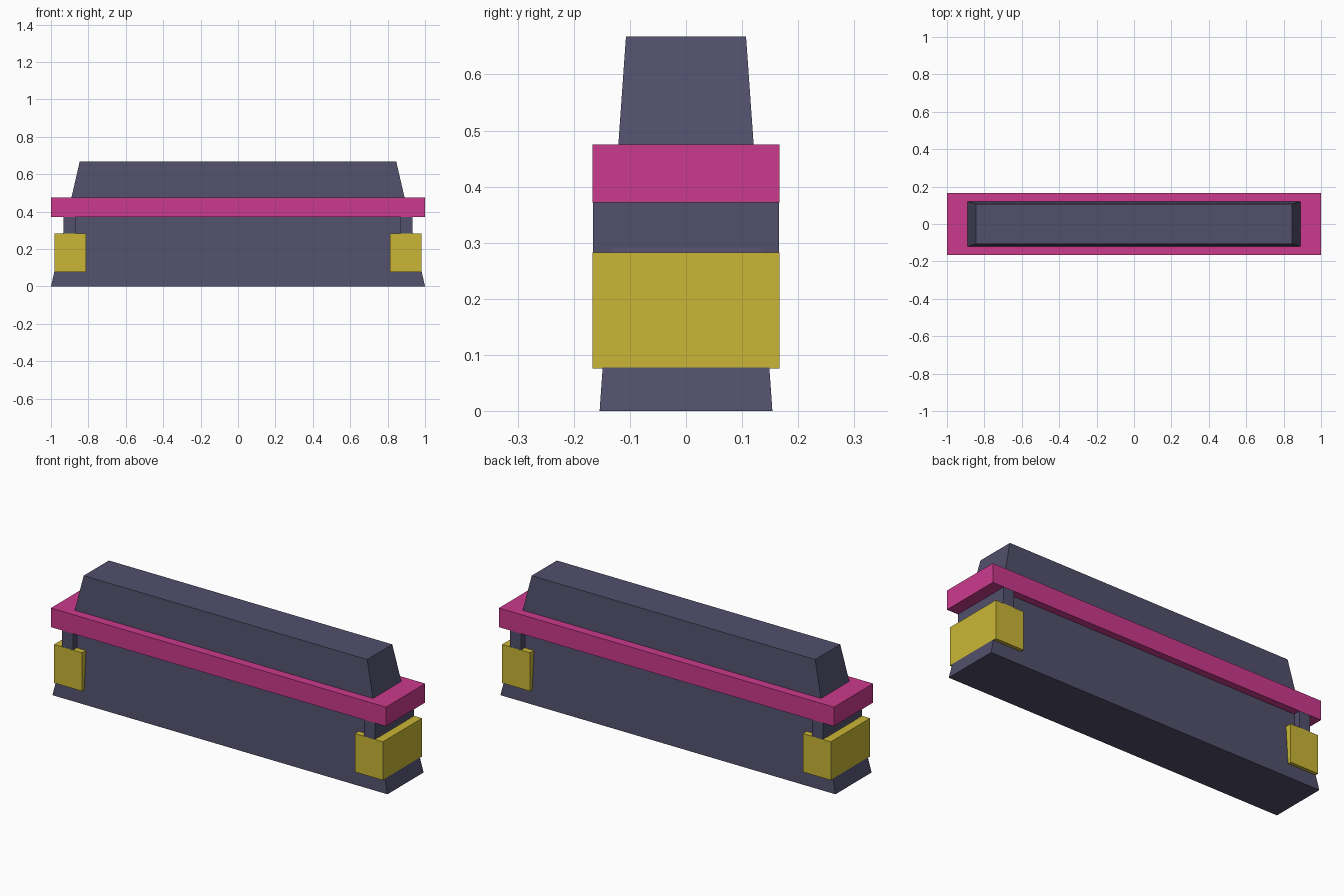
import bpy
import bmesh

cube = bpy.data.objects.get("Cube")
if cube:
    bpy.data.objects.remove(cube, do_unlink=True)


def make_material(name, rgb):
    mat = bpy.data.materials.new(name)
    mat.use_nodes = True
    color = (*rgb, 1.0)
    mat.diffuse_color = color
    node = next(n for n in mat.node_tree.nodes if n.type == "BSDF_PRINCIPLED")
    node.inputs["Base Color"].default_value = color
    return mat


slate = make_material("slate", (0.084, 0.08, 0.15))
pink = make_material("pink", (0.597, 0.042, 0.266))
yellow = make_material("yellow", (0.591, 0.468, 0.036))


def block(name, mat, x, half_base, z_low, z_high, half_top=None):
    """Box centred on x; half_top gives it a tapered upper end."""
    half_top = half_top or half_base
    bm = bmesh.new()
    bmesh.ops.create_cube(bm, size=2)
    for v in bm.verts:
        upper = v.co.z > 0
        hx, hy = half_top if upper else half_base
        v.co = (x + v.co.x * hx, v.co.y * hy, z_high if upper else z_low)
    mesh = bpy.data.meshes.new(name)
    bm.to_mesh(mesh)
    bm.free()
    mesh.materials.append(mat)
    obj = bpy.data.objects.new(name, mesh)
    bpy.context.collection.objects.link(obj)
    return obj


# Long tapered body and the band around it
block("body", slate, 0, (1.0, 0.154), 0, 0.668, (0.846, 0.107))
block("band", pink, 0, (1.0, 0.167), 0.372, 0.475)

# Clamp block and post at each end; posts sit just inside the block faces
for side, sign in (("left", 1), ("right", -1)):
    block(side + "_clamp", yellow, sign * 0.898, (0.084, 0.167), 0.076, 0.283)
    block(side + "_post", slate, sign * 0.901, (0.032, 0.166), 0.08, 0.45)
